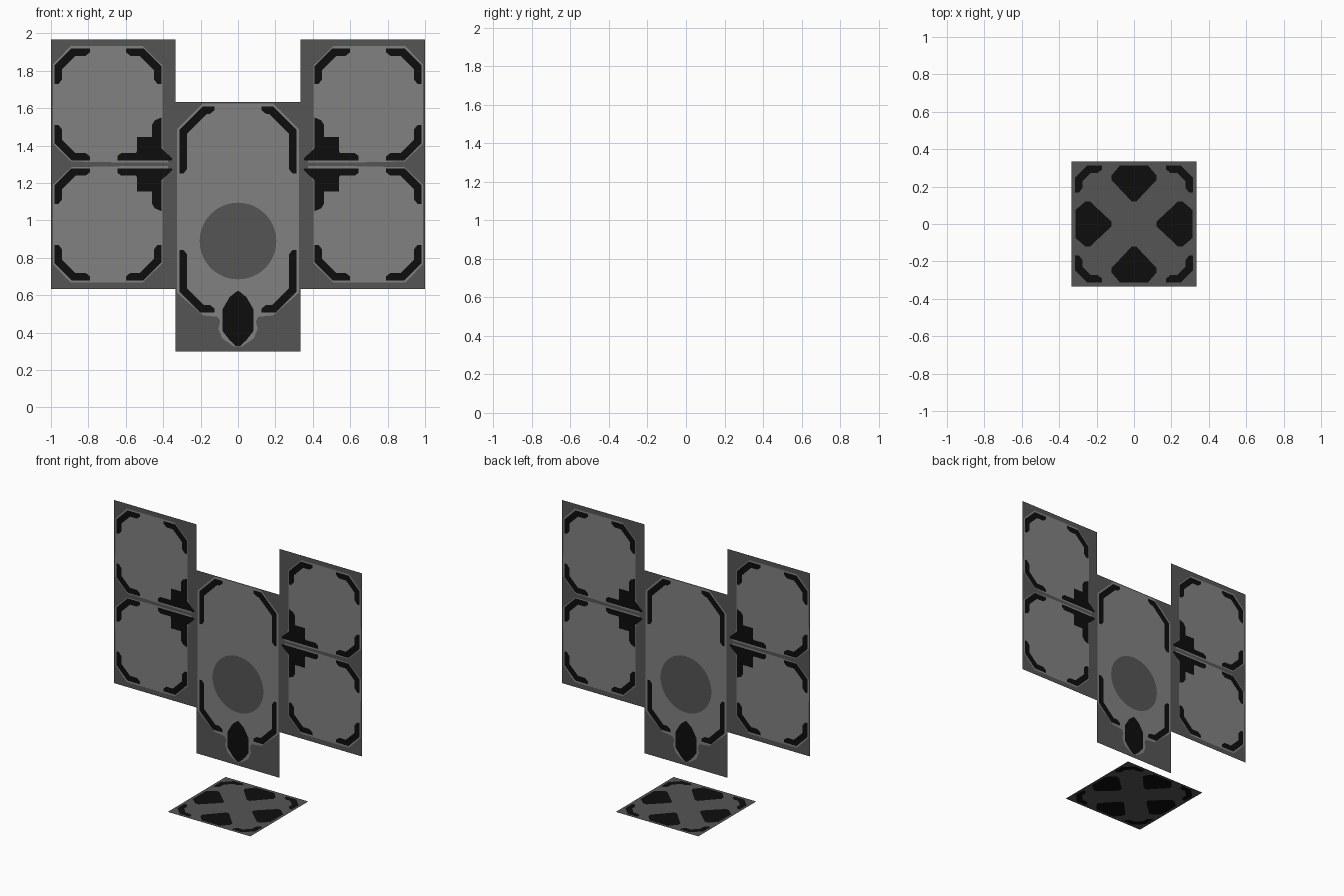
import bpy, math
from mathutils import Vector
from mathutils.geometry import delaunay_2d_cdt

if "Cube" in bpy.data.objects:
    bpy.data.objects.remove(bpy.data.objects["Cube"])


def material(name, v):
    m = bpy.data.materials.new(name)
    m.diffuse_color = (v, v, v, 1)
    m.use_nodes = True
    m.node_tree.nodes["Principled BSDF"].inputs["Base Color"].default_value = m.diffuse_color
    return m


MATS = [material("dark_grey", 0.091), material("light_grey", 0.222), material("black", 0.004)]
DARK, LIGHT, BLACK = 0, 1, 2


def rect(x0, y0, x1, y1):
    return [(x0, y0), (x1, y0), (x1, y1), (x0, y1)]


def bracket(x, y, sx, sy, lx, ly, c, t=0.04):
    """Chamfered corner bracket; (x, y) outer corner, sx/sy point inward."""
    k = c + 0.02
    pts = [(0, ly), (0, c), (c, 0), (lx, 0), (lx, t * .5), (lx - .025, t), (k, t),
           (t, k), (t, ly - .025), (t * .5, ly)]
    return [(x + sx * a, y + sy * b) for a, b in pts]


def area(p):
    return sum(a[0] * b[1] - b[0] * a[1] for a, b in zip(p, p[1:] + p[:1]))


def sheet(name, layers, to3d):
    """One flat sheet cut along all outlines; the last covering layer gives the colour."""
    verts, faces, mats = [], [], []
    for mat, pts in layers:
        pts = list(pts) if area(list(pts)) > 0 else list(pts)[::-1]
        faces.append(list(range(len(verts), len(verts) + len(pts))))
        verts += [Vector(p) for p in pts]
        mats.append(mat)
    v, _, f, _, _, of = delaunay_2d_cdt(verts, [], faces, 1, 1e-5)
    me = bpy.data.meshes.new(name)
    me.from_pydata([to3d(p.x, p.y) for p in v], [], [list(q) for q in f])
    for m in MATS:
        me.materials.append(m)
    for poly, src in zip(me.polygons, of):
        poly.material_index = mats[max(src)] if src else DARK
    me.update()
    bpy.context.collection.objects.link(bpy.data.objects.new(name, me))


def upright(x, z):
    return (x, 0, z)


# Side panels: two mirrored tiles each, h measured from the middle line
tile = [
    (LIGHT, [(.99, .11), (.89, .015), (.62, .01), (.375, .01), (.375, .021), (.405, .1),
             (.405, .53), (.51, .632), (.895, .632), (.988, .535)]),
    (BLACK, bracket(.98, .62, -1, -1, .19, .19, .09)),
    (BLACK, bracket(.41, .62, 1, -1, .19, .19, .095)),
    (BLACK, bracket(.98, .021, -1, 1, .19, .19, .09)),
    (BLACK, [(.41, .25), (.41, .086), (.35, .03), (.355, .021), (.645, .021), (.645, .045),
             (.625, .06), (.545, .06), (.54, .07), (.54, .145), (.46, .145), (.46, .21),
             (.445, .235)]),
]
for name, s in (("right_panel", 1), ("left_panel", -1)):
    layers = [(DARK, rect(s * .333, .633, s * 1.0, 1.967))]
    for d in (1, -1):
        layers += [(m, [(s * x, 1.3 + d * h) for x, h in pts]) for m, pts in tile]
    sheet(name, layers, upright)

# Centre panel: light field, dark disc, brackets and a drop at the bottom
half_field = [(.187, 1.626), (.327, 1.487), (.327, .615), (.187, .492), (.11, .485), (.096, .46),
              (.105, .42), (.085, .37), (.02, .325)]
half_drop = [(.005, .622), (.045, .59), (.083, .525), (.083, .41), (.045, .36), (.01, .328)]


def both(half):
    return half + [(-x, z) for x, z in half[::-1]]


centre = [(DARK, rect(-.333, .3, .333, 1.633)), (LIGHT, both(half_field)),
          (DARK, [(.205 * math.cos(i * math.pi / 24), .89 + .205 * math.sin(i * math.pi / 24))
                  for i in range(48)])]
for s in (1, -1):
    centre.append((BLACK, bracket(s * .312, 1.61, -s, -1, .187, .36, .125)))
    centre.append((BLACK, bracket(s * .312, .508, -s, 1, .187, .335, .11)))
centre.append((BLACK, both(half_drop)))
sheet("centre_panel", centre, upright)

# Floor panel: four wedges and four corner brackets
wedge = both([(.075, .313), (.12, .26), (.12, .235), (.012, .12)])
floor = [(DARK, rect(-.333, -.333, .333, .333))]
for i in range(4):
    c, s = (1, 0, -1, 0)[i], (0, 1, 0, -1)[i]
    floor.append((BLACK, [(c * x - s * y, s * x + c * y) for x, y in wedge]))
for sx in (1, -1):
    for sy in (1, -1):
        floor.append((BLACK, bracket(sx * .315, sy * .313, -sx, -sy, .145, .145, .065)))
sheet("floor_panel", floor, lambda x, y: (x, y, 0))
